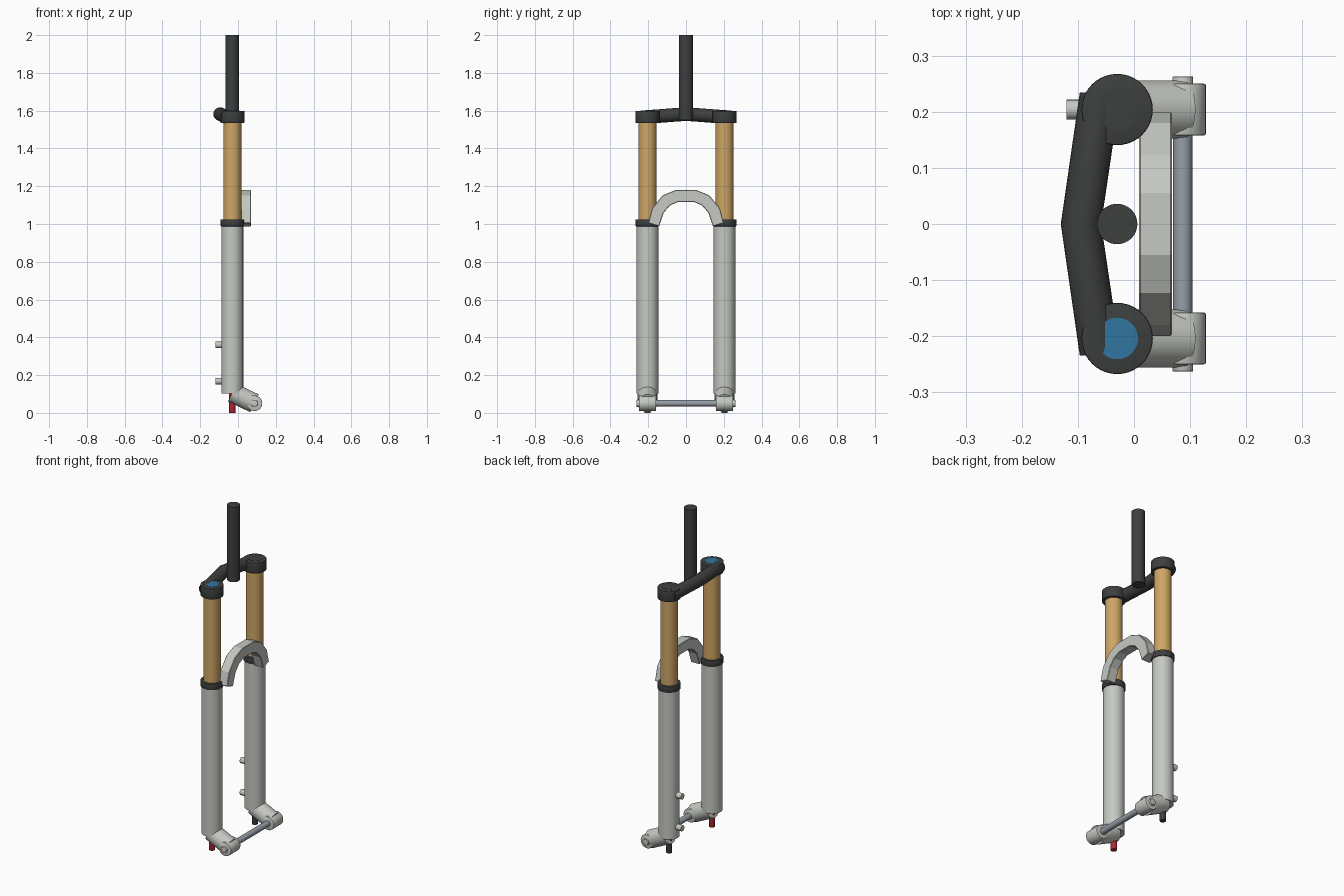
import bpy, bmesh, math
from mathutils import Vector

if "Cube" in bpy.data.objects:
    bpy.data.objects.remove(bpy.data.objects["Cube"])

LEG_X, LEG_Y = -0.03, 0.204
AXLE_X, AXLE_Z = 0.087, 0.051


def material(name, rgb):
    m = bpy.data.materials.new(name)
    m.diffuse_color = (*rgb, 1)
    m.use_nodes = True
    m.node_tree.nodes["Principled BSDF"].inputs["Base Color"].default_value = m.diffuse_color
    return m


GOLD = material("gold", (0.62, 0.38, 0.13))
BLACK = material("black", (0.047, 0.049, 0.049))
SILVER = material("silver", (0.56, 0.58, 0.54))
STEEL = material("steel", (0.30, 0.34, 0.38))
BLUE = material("blue", (0.03, 0.18, 0.35))
RED = material("red", (0.45, 0.02, 0.03))


def finish(ob, name, mat, smooth=True):
    ob.name = name
    ob.data.materials.append(mat)
    if smooth:
        bpy.ops.object.select_all(action='DESELECT')
        ob.select_set(True)
        bpy.context.view_layer.objects.active = ob
        bpy.ops.object.shade_smooth_by_angle(angle=math.radians(35))
    return ob


def rod(name, a, b, r, mat, bevel=0.0):
    """Cylinder from point a to point b, optionally with rounded rims."""
    a, b = Vector(a), Vector(b)
    bm = bmesh.new()
    bmesh.ops.create_cone(bm, cap_ends=True, segments=40, radius1=r, radius2=r,
                          depth=(b - a).length)
    if bevel:
        rims = [e for e in bm.edges if abs(e.verts[0].co.z - e.verts[1].co.z) < 1e-5]
        bmesh.ops.bevel(bm, geom=rims, offset=bevel, segments=2, profile=0.5,
                        affect='EDGES')
    me = bpy.data.meshes.new(name)
    bm.to_mesh(me)
    bm.free()
    ob = bpy.data.objects.new(name, me)
    bpy.context.collection.objects.link(ob)
    ob.location = (a + b) / 2
    ob.rotation_euler = (b - a).to_track_quat('Z', 'Y').to_euler()
    return finish(ob, name, mat)


# Steerer tube
rod("steerer_tube", (LEG_X, 0, 1.55), (LEG_X, 0, 2.0), 0.036, BLACK)

# Two legs with dropouts
for side, s, cap, adjuster in (("right", -1, BLUE, RED), ("left", 1, BLACK, BLACK)):
    y = s * LEG_Y

    def upright(part, z0, z1, r, mat, bevel=0.0):
        rod(f"{side}_{part}", (LEG_X, y, z0), (LEG_X, y, z1), r, mat, bevel)

    upright("lower_leg", 0.103, 0.995, 0.058, SILVER)
    upright("seal", 0.988, 1.025, 0.0625, BLACK, 0.003)
    upright("stanchion", 0.95, 1.59, 0.048, GOLD)
    upright("crown_clamp", 1.535, 1.599, 0.0635, BLACK, 0.003)
    upright("top_cap", 1.56, 1.6, 0.037, cap)
    upright("adjuster", 0.0, 0.11, 0.017, adjuster, 0.002)
    rod(f"{side}_dropout", (LEG_X, y, 0.107), (AXLE_X, y, AXLE_Z), 0.052, SILVER)
    rod(f"{side}_axle_eye", (AXLE_X, y - 0.046, AXLE_Z), (AXLE_X, y + 0.046, AXLE_Z),
        0.041, SILVER, 0.003)
    rod(f"{side}_axle_end", (AXLE_X, y, AXLE_Z), (AXLE_X, s * 0.263, AXLE_Z),
        0.0185, SILVER, 0.002)

# Axle between the legs
rod("axle", (AXLE_X, -0.21, AXLE_Z), (AXLE_X, 0.21, AXLE_Z), 0.0175, STEEL)

# Brake mounts on the left leg
for i, z in enumerate((0.36, 0.168)):
    rod(f"brake_mount_{i + 1}", (LEG_X, LEG_Y, z), (-0.12, LEG_Y, z), 0.0175, SILVER)

# Bent crown bar joining the clamps
cu = bpy.data.curves.new("crown_bar", 'CURVE')
cu.dimensions = '3D'
cu.bevel_depth = 0.036
cu.bevel_resolution = 8
cu.use_fill_caps = True
sp = cu.splines.new('POLY')
sp.points.add(2)
for p, co in zip(sp.points, ((-0.061, -0.229, 1.565), (-0.0945, 0, 1.582),
                             (-0.061, 0.229, 1.565))):
    p.co = (*co, 1)
tmp = bpy.data.objects.new("crown_path", cu)
bpy.context.collection.objects.link(tmp)
bpy.context.view_layer.update()
dg = bpy.context.evaluated_depsgraph_get()
me = bpy.data.meshes.new_from_object(tmp.evaluated_get(dg))
bpy.data.objects.remove(tmp)
bar = bpy.data.objects.new("crown_bar", me)
bpy.context.collection.objects.link(bar)
me.materials.clear()
finish(bar, "crown_bar", BLACK)

# Faceted brace arch: half outlines in y, z mirrored and extruded along x
outer = [(0.2, 1.005), (0.18, 1.083), (0.123, 1.152), (0.055, 1.18)]
inner = [(0.143, 0.987), (0.118, 1.06), (0.085, 1.098), (0.042, 1.117)]
mirror = lambda pts: pts + [(-y, z) for y, z in reversed(pts)]
bm = bmesh.new()
rings = []
for (yo, zo), (yi, zi) in zip(mirror(outer), mirror(inner)):
    rings.append([bm.verts.new(c) for c in ((0.009, yo, zo), (0.068, yo, zo),
                                            (0.068, yi, zi), (0.009, yi, zi))])
for a, b in zip(rings, rings[1:]):
    for k in range(4):
        bm.faces.new((a[k], a[(k + 1) % 4], b[(k + 1) % 4], b[k]))
bm.faces.new(rings[0])
bm.faces.new(rings[-1])
bmesh.ops.recalc_face_normals(bm, faces=bm.faces)
me = bpy.data.meshes.new("brace_arch")
bm.to_mesh(me)
bm.free()
arch = bpy.data.objects.new("brace_arch", me)
bpy.context.collection.objects.link(arch)
finish(arch, "brace_arch", SILVER, smooth=False)
bev = arch.modifiers.new("soft_edges", 'BEVEL')
bev.width = 0.003
bev.segments = 1
bev.angle_limit = math.radians(60)
